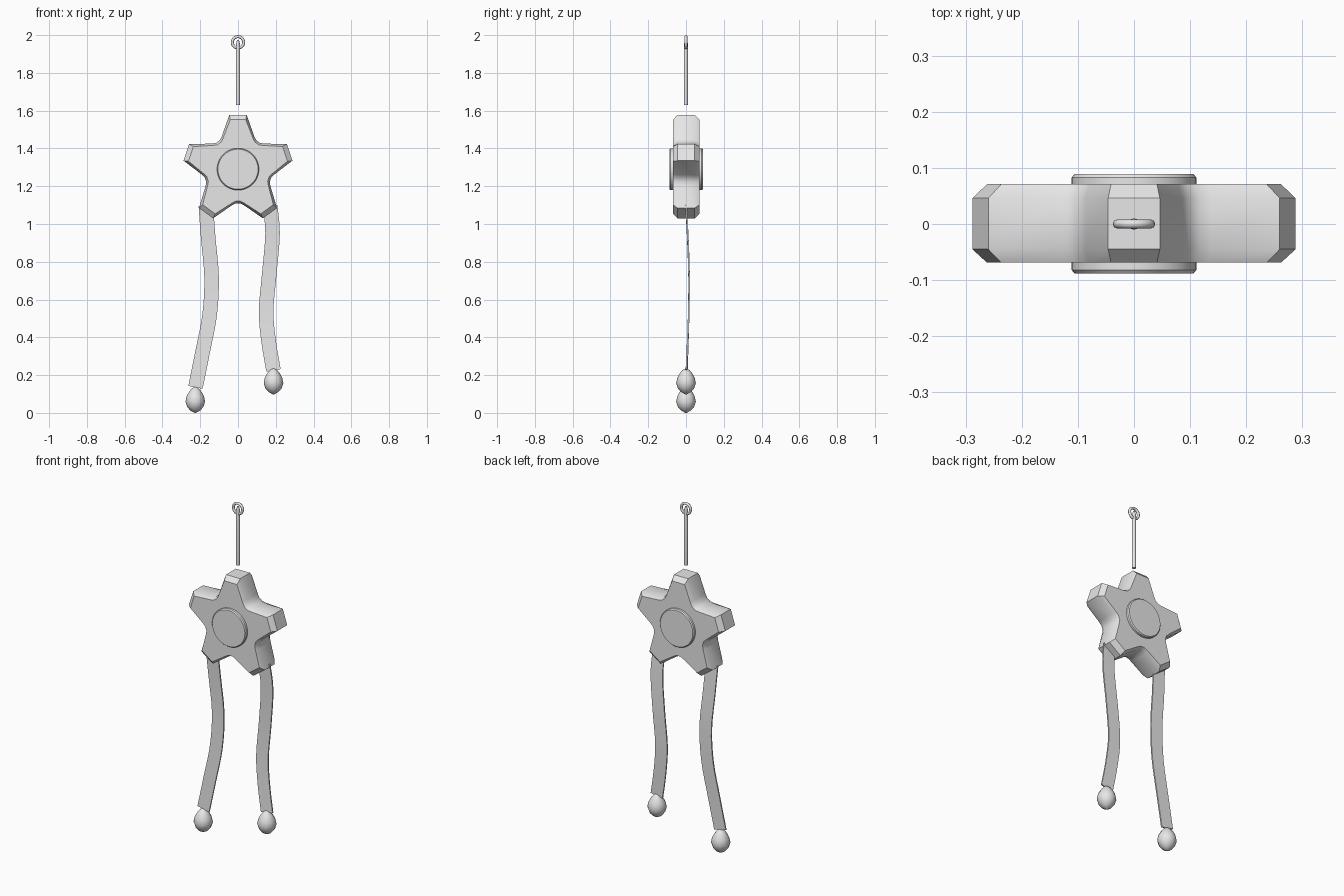
import bpy, bmesh, math
from mathutils import Vector, Matrix

old = bpy.data.objects.get("Cube")
if old:
    bpy.data.objects.remove(old, do_unlink=True)

grey = bpy.data.materials.new("light grey")
grey.use_nodes = True
grey.diffuse_color = (0.8, 0.8, 0.8, 1)
grey.node_tree.nodes["Principled BSDF"].inputs["Base Color"].default_value = (0.8, 0.8, 0.8, 1)

STAR_Z = 1.29


def finish(bm, name, angle=30):
    bmesh.ops.recalc_face_normals(bm, faces=bm.faces)
    mesh = bpy.data.meshes.new(name)
    bm.to_mesh(mesh)
    bm.free()
    obj = bpy.data.objects.new(name, mesh)
    bpy.context.collection.objects.link(obj)
    mesh.materials.append(grey)
    bpy.ops.object.select_all(action='DESELECT')
    obj.select_set(True)
    bpy.context.view_layer.objects.active = obj
    bpy.ops.object.shade_smooth_by_angle(angle=math.radians(angle))
    return obj


def loft(bm, rings, caps=True):
    """Skin closed rings of points, with flat end caps."""
    loops = [[bm.verts.new(p) for p in ring] for ring in rings]
    n = len(loops[0])
    for a, b in zip(loops, loops[1:]):
        for i in range(n):
            j = (i + 1) % n
            bm.faces.new((a[i], a[j], b[j], b[i]))
    if caps:
        bm.faces.new(loops[0])
        bm.faces.new(loops[-1])


def lathe(name, profile, centre, axis, sides, angle=30):
    """Turn (radius, height) pairs about the y or z axis."""
    rings = []
    for r, h in profile:
        ring = []
        for i in range(sides):
            t = math.tau * i / sides
            c, s = r * math.cos(t), r * math.sin(t)
            ring.append(Vector(centre) + Vector((c, h, s) if axis == 'y' else (c, s, h)))
        rings.append(ring)
    bm = bmesh.new()
    loft(bm, rings)
    return finish(bm, name, angle)


# Star with blunt arms, rounded valleys and chamfered rims
def star_ring(y, tip, half, valley):
    pts = []
    for k in range(5):
        spin = Matrix.Rotation(-k * math.tau / 5, 2)
        v = math.radians(54)
        mid = Vector((math.cos(v), math.sin(v))) * valley
        along = Vector((math.sin(v), -math.cos(v)))
        out = mid.normalized()
        arm = [Vector((-half, tip)), Vector((half, tip)),
               mid - along * 0.032 + out * 0.011, mid - along * 0.012 + out * 0.001,
               mid + along * 0.012 + out * 0.001, mid + along * 0.032 + out * 0.011]
        for p in arm:
            q = spin @ p
            pts.append((q.x, y, STAR_Z + q.y))
    return pts


bm = bmesh.new()
loft(bm, [star_ring(-0.069, 0.262, 0.041, 0.168), star_ring(-0.045, 0.288, 0.046, 0.18),
          star_ring(0.046, 0.288, 0.046, 0.18), star_ring(0.071, 0.262, 0.041, 0.168)])
finish(bm, "star_body", 28)

# Round button through the star, showing on both faces
lathe("centre_button", [(0.106, -0.088), (0.111, -0.082), (0.111, 0.083), (0.106, 0.089)],
      (0, 0, STAR_Z), 'y', 48)

# Hanging cord and ring
lathe("hanging_cord", [(0.01, 1.63), (0.01, 1.955), (0.005, 1.975)], (0, 0, 0), 'z', 12, 40)

bm = bmesh.new()
RING_R, TUBE_R, STEPS = 0.03, 0.008, 24
rings = []
for i in range(STEPS + 1):
    t = math.tau * i / STEPS
    ring = []
    for j in range(8):
        u = math.tau * j / 8
        r = RING_R + TUBE_R * math.cos(u)
        ring.append((r * math.cos(t), TUBE_R * math.sin(u), 1.962 + r * math.sin(t)))
    rings.append(ring)
loft(bm, rings, caps=False)
bmesh.ops.remove_doubles(bm, verts=bm.verts, dist=0.0001)
finish(bm, "hanging_ring", 60)


# Flat wavy ribbons that bow slightly backwards
def ribbon(name, points, width=0.077, thick=0.008):
    path = []
    n = len(points)
    for i in range(n - 1):
        p0, p1, p2, p3 = [Vector(points[min(max(k, 0), n - 1)]) for k in range(i - 1, i + 3)]
        for s in range(4):
            t = s / 4
            path.append(0.5 * (2 * p1 + (p2 - p0) * t + (2 * p0 - 5 * p1 + 4 * p2 - p3) * t ** 2
                               + (3 * p1 - p0 - 3 * p2 + p3) * t ** 3))
    path.append(Vector(points[-1]))
    rings = []
    for i, p in enumerate(path):
        d = path[min(i + 1, len(path) - 1)] - path[max(i - 1, 0)]
        side = Vector((-d.z, 0, d.x)).normalized() * width / 2
        deep = Vector((0, thick / 2, 0))
        rings.append([p - side - deep, p + side - deep, p + side + deep, p - side + deep])
    bm = bmesh.new()
    loft(bm, rings)
    finish(bm, name)


ribbon("right_ribbon", [(-0.17, 0, 1.095), (-0.158, 0.009, 0.93), (-0.14, 0.016, 0.72),
                        (-0.15, 0.014, 0.52), (-0.188, 0.008, 0.32), (-0.225, 0.002, 0.135)])
ribbon("left_ribbon", [(0.17, 0, 1.095), (0.183, 0.009, 0.95), (0.166, 0.016, 0.74),
                       (0.149, 0.015, 0.54), (0.162, 0.009, 0.38), (0.188, 0.002, 0.225)])

# Egg-shaped beads at the ribbon ends
EGG = [(0.003, 0), (0.026, 0.012), (0.043, 0.032), (0.052, 0.06),
       (0.046, 0.088), (0.033, 0.112), (0.018, 0.13), (0.003, 0.137)]
lathe("right_bead", EGG, (-0.226, 0, 0), 'z', 12, 60)
lathe("left_bead", EGG, (0.188, 0, 0.098), 'z', 12, 60)
